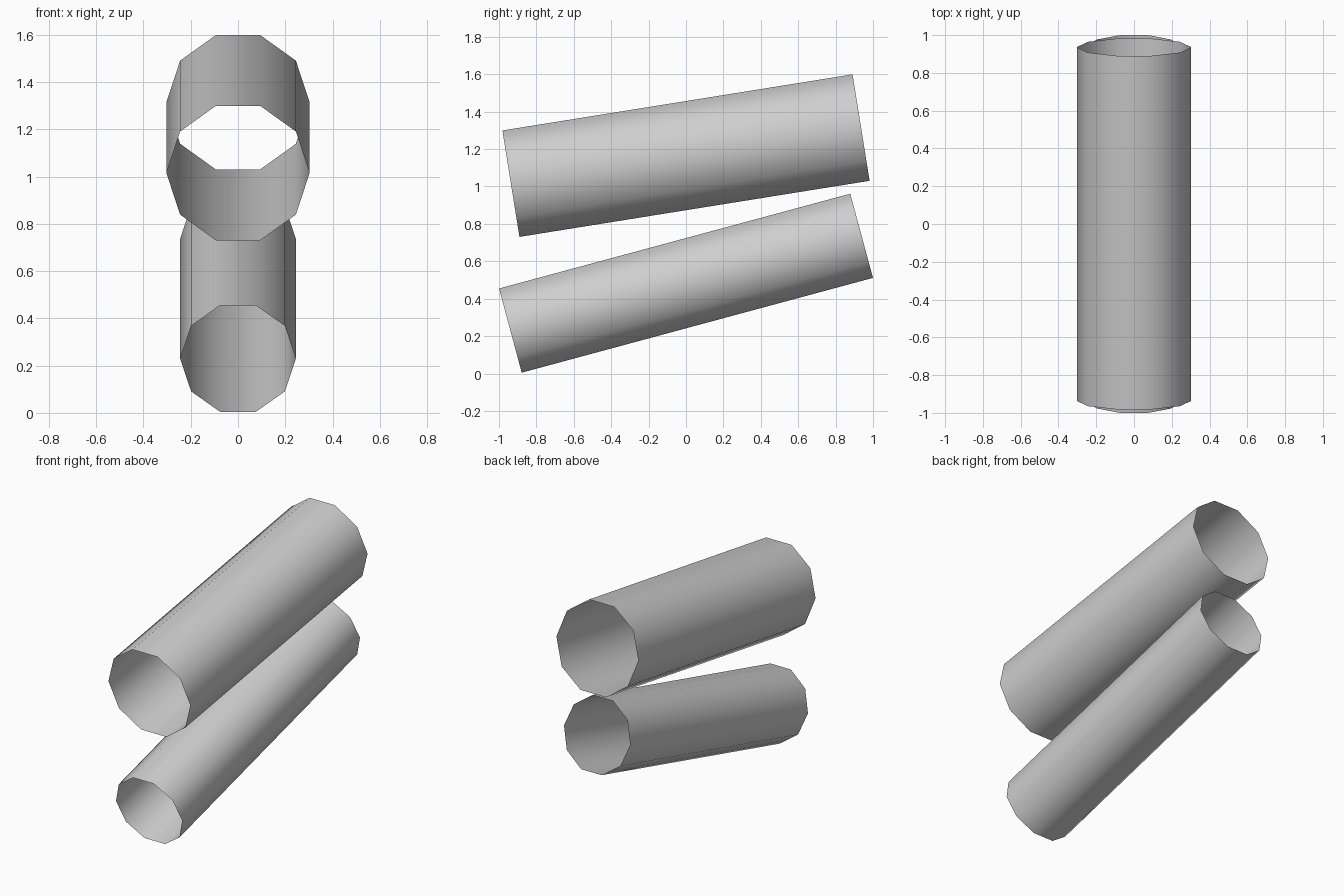
import bpy
import bmesh
from math import cos, sin, pi, radians
from mathutils import Matrix

if "Cube" in bpy.data.objects:
    bpy.data.objects.remove(bpy.data.objects["Cube"])

SIDES = 10

grey = bpy.data.materials.new("plain_grey")
grey.diffuse_color = (0.62, 0.62, 0.62, 1)
grey.use_nodes = True
grey.node_tree.nodes["Principled BSDF"].inputs["Base Color"].default_value = grey.diffuse_color


def open_tube(name, radius, length, tilt, height):
    """Open-ended, single-walled tube along y, its back end tilted up."""
    bm = bmesh.new()
    rings = []
    for y in (-length / 2, length / 2):
        rings.append([bm.verts.new((radius * cos(2 * pi * i / SIDES), y,
                                    radius * sin(2 * pi * i / SIDES)))
                      for i in range(SIDES)])
    front, back = rings
    for i in range(SIDES):
        j = (i + 1) % SIDES
        face = bm.faces.new((front[i], front[j], back[j], back[i]))
        face.smooth = True
        # keep every wall face pointing outwards
        face.normal_update()
        c = face.calc_center_median()
        if face.normal.x * c.x + face.normal.z * c.z < 0:
            face.normal_flip()
    bm.transform(Matrix.Translation((0, 0, height))
                 @ Matrix.Rotation(radians(tilt), 4, 'X'))
    mesh = bpy.data.meshes.new(name)
    bm.to_mesh(mesh)
    bm.free()
    mesh.materials.append(grey)
    obj = bpy.data.objects.new(name, mesh)
    bpy.context.collection.objects.link(obj)
    return obj


# Wide upper tube and narrower, steeper lower tube
open_tube("upper_tube", 0.303, 1.896, 9.1, 1.165)
open_tube("lower_tube", 0.245, 1.945, 15.1, 0.483)
